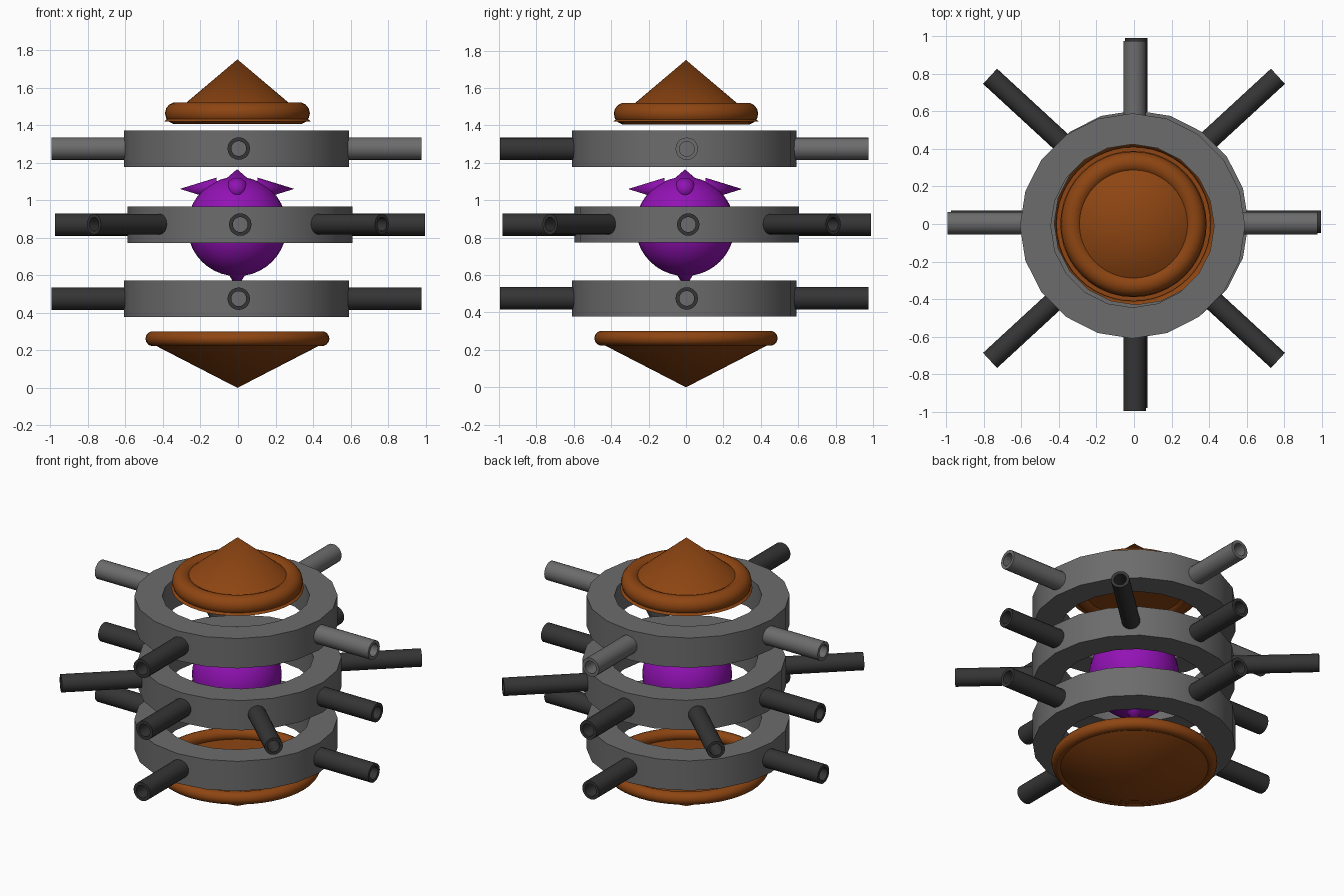
import bpy, math
from mathutils import Vector

if "Cube" in bpy.data.objects:
    bpy.data.objects.remove(bpy.data.objects["Cube"])


def material(name, rgb):
    m = bpy.data.materials.new(name)
    m.diffuse_color = (*rgb, 1)
    m.use_nodes = True
    m.node_tree.nodes["Principled BSDF"].inputs["Base Color"].default_value = m.diffuse_color
    return m


GREY = material("mid_grey", (0.15, 0.15, 0.15))
DARK = material("dark_grey", (0.035, 0.035, 0.035))
BROWN = material("brown", (0.27, 0.06, 0.006))
PURPLE = material("purple", (0.29, 0.006, 0.46))


def finish(name, mat, angle=35):
    ob = bpy.context.object
    ob.name = name
    ob.data.materials.append(mat)
    bpy.ops.object.shade_smooth_by_angle(angle=math.radians(angle))
    return ob


def tube(name, mat, start, end, outer, inner, sides):
    """Hollow cylinder between two points, lathed from a rectangle."""
    start, end = Vector(start), Vector(end)
    axis = end - start
    h = axis.length
    profile = [(inner, 0), (outer, 0), (outer, h), (inner, h)]
    verts = [(r * math.cos(2 * math.pi * i / sides),
              r * math.sin(2 * math.pi * i / sides), z)
             for i in range(sides) for r, z in profile]
    faces = []
    for i in range(sides):
        a, b = 4 * i, 4 * ((i + 1) % sides)
        for k in range(4):
            n = (k + 1) % 4
            faces.append((a + k, b + k, b + n, a + n))
    me = bpy.data.meshes.new(name)
    me.from_pydata(verts, [], faces)
    ob = bpy.data.objects.new(name, me)
    bpy.context.collection.objects.link(ob)
    ob.location = start
    ob.rotation_euler = axis.to_track_quat('Z', 'Y').to_euler()
    bpy.ops.object.select_all(action='DESELECT')
    ob.select_set(True)
    bpy.context.view_layer.objects.active = ob
    return finish(name, mat)


def cone(name, mat, base, tip, radius, sides):
    """Solid cone from base centre to tip."""
    base, tip = Vector(base), Vector(tip)
    axis = tip - base
    bpy.ops.mesh.primitive_cone_add(vertices=sides, radius1=radius, radius2=0,
                                    depth=axis.length, location=(base + tip) / 2,
                                    rotation=axis.to_track_quat('Z', 'Y').to_euler())
    return finish(name, mat)


def rim(name, z, major, minor):
    bpy.ops.mesh.primitive_torus_add(major_radius=major, minor_radius=minor,
                                     major_segments=48, minor_segments=14,
                                     location=(-0.003, 0, z))
    return finish(name, BROWN)


# Three ring decks with four barrels each: name, centre x, centre y, centre z
DECKS = [("lower", -0.008, -0.01, 0.475),
         ("middle", 0.01, 0.005, 0.87),
         ("upper", -0.008, -0.01, 1.275)]
for deck, cx, cy, cz in DECKS:
    tube(deck + "_ring", GREY, (cx, cy, cz - 0.097), (cx, cy, cz + 0.097), 0.6, 0.435, 20)
    off = 0.012 if deck == "middle" else 0.004
    for side, dx, dy in (("right", 1, 0), ("back", 0, 1), ("left", -1, 0), ("front", 0, -1)):
        mat = GREY if deck == "upper" and side != "front" else DARK
        ox, oy = (cx, off) if dx else (off, cy)
        tube(f"{deck}_{side}_barrel", mat, (ox + dx * 0.575, oy + dy * 0.575, cz),
             (ox + dx * 0.985, oy + dy * 0.985, cz), 0.06, 0.04, 20)

# Diagonal barrels on the middle deck
for sx in (-1, 1):
    for sy in (-1, 1):
        tube("diagonal_barrel", DARK, (sx * 0.385, 0.03 + sy * 0.405, 0.872),
             (sx * 0.767, 0.03 + sy * 0.757, 0.872), 0.055, 0.037, 20)

# Roof and keel cones, each with a rounded rim
cone("roof_cone", BROWN, (-0.003, 0, 1.42), (-0.003, 0, 1.75), 0.39, 40)
rim("roof_rim", 1.463, 0.327, 0.059)
cone("keel_cone", BROWN, (-0.003, 0, 0.24), (-0.003, 0, 0), 0.465, 40)
rim("keel_rim", 0.262, 0.45, 0.04)

# Core sphere with spikes
bpy.ops.mesh.primitive_uv_sphere_add(segments=32, ring_count=20, radius=0.265,
                                     location=(-0.005, -0.005, 0.86))
finish("core", PURPLE)
cone("top_spike", PURPLE, (-0.005, -0.005, 1.07), (-0.005, -0.005, 1.165), 0.11, 16)
cone("bottom_spike", PURPLE, (-0.005, -0.005, 0.63), (-0.005, -0.005, 0.53), 0.06, 16)
for dx, dy in ((1, 0), (0, 1), (-1, 0), (0, -1)):
    cone("side_spike", PURPLE, (dx * 0.11 - 0.005, dy * 0.11 - 0.005, 1.06),
         (dx * 0.305 - 0.005, dy * 0.305 - 0.005, 1.06), 0.06, 16)
